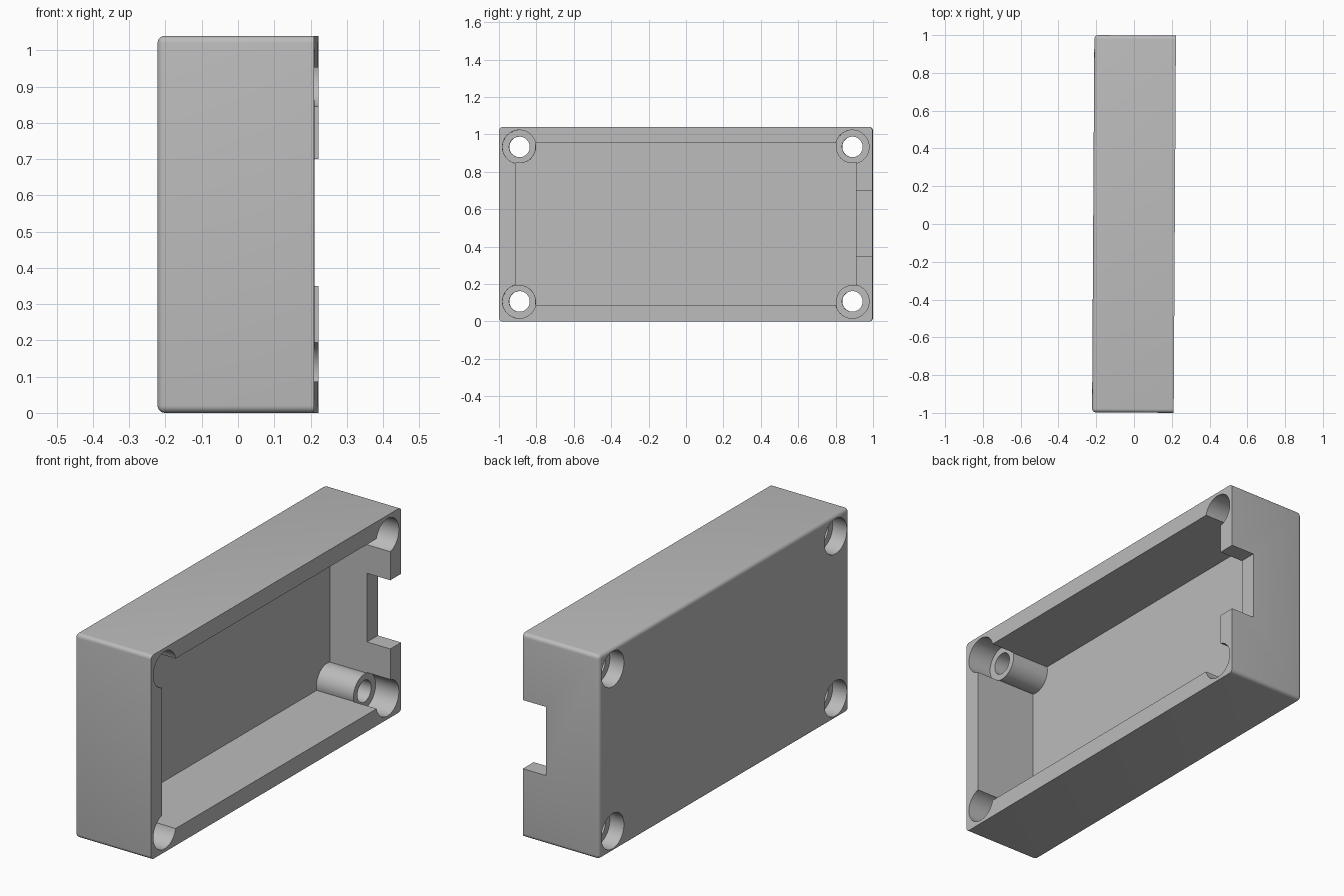
import bpy, bmesh, math
from mathutils import Matrix, Vector

cube = bpy.data.objects.get("Cube")
if cube:
    bpy.data.objects.remove(cube, do_unlink=True)

# Main dimensions: the box opens toward +x
W, L, H = 0.432, 1.997, 1.04
WALL, FLOOR = 0.087, 0.09
LIP = W / 2 - 0.132          # level of the screw seats and the cable notch
BORE_Y, BORE_Z = 0.89, 0.413  # screw positions from the centre

gray = bpy.data.materials.new("plain gray")
gray.use_nodes = True
gray.diffuse_color = (0.5, 0.5, 0.5, 1)
gray.node_tree.nodes["Principled BSDF"].inputs["Base Color"].default_value = (0.5, 0.5, 0.5, 1)


def finish(name, bm):
    mesh = bpy.data.meshes.new(name)
    bm.to_mesh(mesh)
    bm.free()
    mesh.materials.append(gray)
    ob = bpy.data.objects.new(name, mesh)
    bpy.context.collection.objects.link(ob)
    return ob


def block(name, low, high, round_edges=0):
    low, high = Vector(low), Vector(high)
    bm = bmesh.new()
    bmesh.ops.create_cube(bm, size=1, matrix=Matrix.Translation((low + high) / 2)
                          @ Matrix.Diagonal((*(high - low), 1)))
    if round_edges:
        # Keep the rim of the open side sharp
        edges = [e for e in bm.edges if any(v.co.x < 0 for v in e.verts)]
        bmesh.ops.bevel(bm, geom=edges, offset=round_edges, segments=5,
                        profile=0.5, affect='EDGES')
    return finish(name, bm)


def corner_rods(name, radius, x0, x1):
    """Four rods along x, one at each screw position."""
    bm = bmesh.new()
    for sy in (-1, 1):
        for sz in (-1, 1):
            place = Matrix.Translation(((x0 + x1) / 2, sy * BORE_Y, sz * BORE_Z))
            bmesh.ops.create_cone(bm, cap_ends=True, segments=48, radius1=radius,
                                  radius2=radius, depth=x1 - x0,
                                  matrix=place @ Matrix.Rotation(math.pi / 2, 4, 'Y'))
    return finish(name, bm)


def combine(target, tool, operation):
    mod = target.modifiers.new("combine", 'BOOLEAN')
    mod.operation, mod.object, mod.solver = operation, tool, 'EXACT'
    bpy.context.view_layer.objects.active = target
    bpy.ops.object.modifier_apply(modifier=mod.name)
    bpy.data.objects.remove(tool, do_unlink=True)


# Rounded shell and its cavity
case = block("enclosure", (-W / 2, -L / 2, -H / 2), (W / 2, L / 2, H / 2), 0.02)
combine(case, block("cavity", (-W / 2 + FLOOR, -L / 2 + WALL, -H / 2 + WALL),
                    (W, L / 2 - WALL, H / 2 - WALL)), 'DIFFERENCE')

# Corner posts, seats at the open side, screw head pockets and through holes
combine(case, corner_rods("posts", 0.087, -W / 2 + 0.05, LIP + 0.03), 'UNION')
combine(case, corner_rods("seats", 0.09, LIP, W), 'DIFFERENCE')
combine(case, corner_rods("pockets", 0.09, -W, -W / 2 + 0.08), 'DIFFERENCE')
combine(case, corner_rods("holes", 0.055, -W, W), 'DIFFERENCE')

# Cable notch in the rear wall
combine(case, block("notch", (LIP, L / 2 - 2 * WALL, 0.35 - H / 2),
                    (W, L, 0.70 - H / 2)), 'DIFFERENCE')

# Stand the case on the ground with its slight turn
case.data.transform(Matrix.Translation((0, 0, H / 2)) @ Matrix.Rotation(-0.006, 4, 'Z'))
bpy.ops.object.select_all(action='DESELECT')
case.select_set(True)
bpy.context.view_layer.objects.active = case
bpy.ops.object.shade_smooth_by_angle(angle=math.radians(30))
